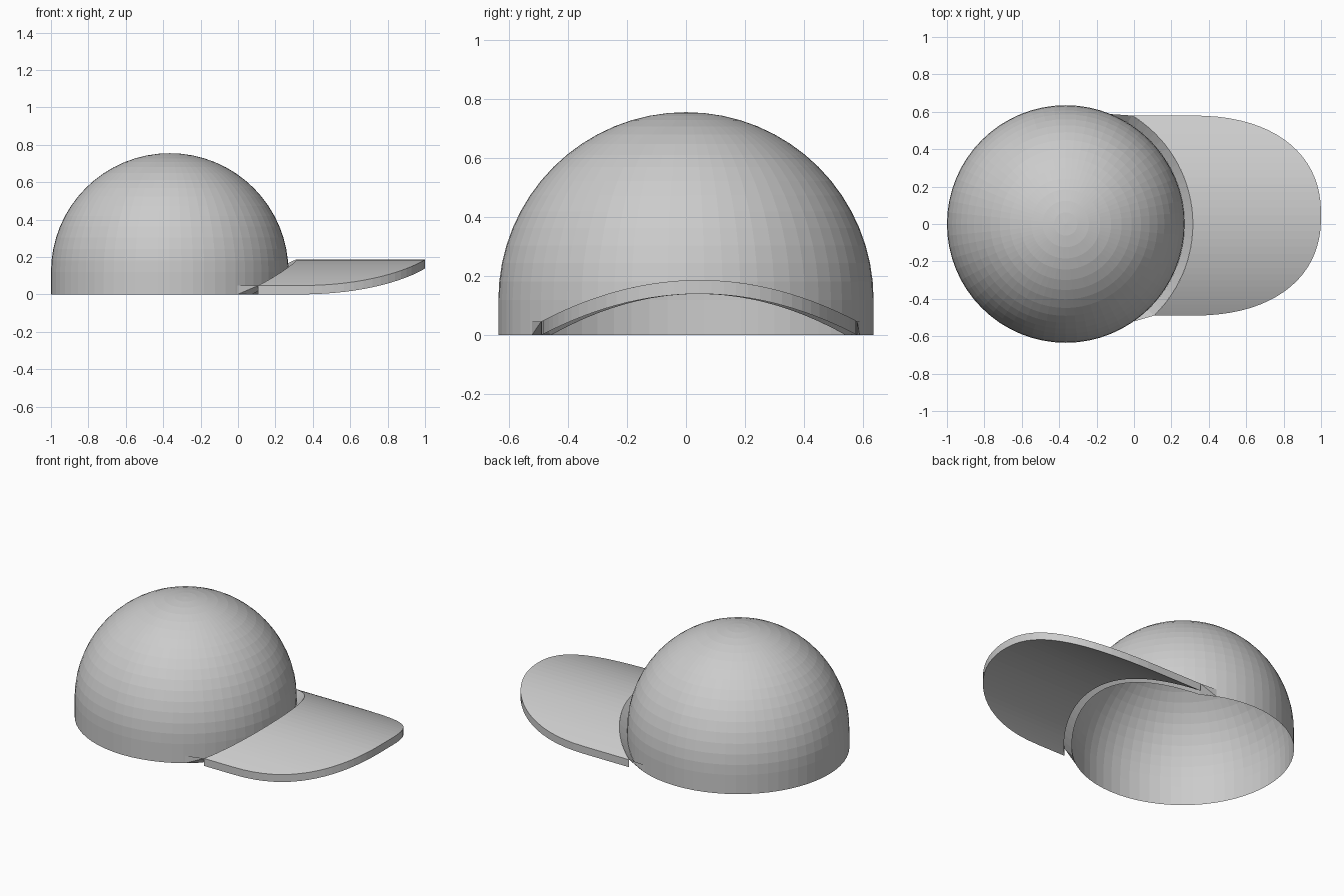
import bpy, bmesh
from math import sin, cos, pi, sqrt, asin

cube = bpy.data.objects.get("Cube")
if cube:
    bpy.data.objects.remove(cube, do_unlink=True)

grey = bpy.data.materials.new("light grey")
grey.use_nodes = True
colour = (0.6, 0.6, 0.6, 1)
grey.diffuse_color = colour
grey.node_tree.nodes["Principled BSDF"].inputs["Base Color"].default_value = colour

CX, R = -0.365, 0.635            # crown centre and radius
BAND = 0.12                      # straight band below the hemisphere
SEAM_R = 0.68                    # radius of the brim's inner edge
MID, HALF = 0.045, 0.535         # brim centre and half width in y
ARCH, THICK = 0.14, 0.047
A0, A1 = asin((MID - HALF) / SEAM_R), asin((MID + HALF) / SEAM_R)


def arch(y):
    """Height of the brim underside across its width."""
    return max(0, ARCH * (1 - ((y - MID) / HALF) ** 2))


def ring_point(a, r, z):
    return (CX + r * cos(a), r * sin(a), z)


def rim_height(a):
    return arch(SEAM_R * sin(a)) if A0 < a < A1 else 0


def finish(name, bm):
    bmesh.ops.recalc_face_normals(bm, faces=bm.faces)
    mesh = bpy.data.meshes.new(name)
    bm.to_mesh(mesh)
    bm.free()
    mesh.materials.append(grey)
    obj = bpy.data.objects.new(name, mesh)
    bpy.context.collection.objects.link(obj)
    return obj


def bridge(bm, a, b):
    for i in range(len(a) - 1):
        bm.faces.new((a[i], a[i + 1], b[i + 1], b[i]))


# Crown: open shell whose front rim follows the brim arch
SEG, ROWS = 64, 16
bm = bmesh.new()
angles = [-pi + 2 * pi * i / SEG for i in range(SEG)]
rows = [[bm.verts.new(ring_point(a, R, rim_height(a))) for a in angles],
        [bm.verts.new(ring_point(a, R, max(BAND, rim_height(a) + 0.005))) for a in angles]]
for k in range(1, ROWS):
    e = pi / 2 * k / ROWS
    rows.append([bm.verts.new(ring_point(a, R * cos(e), BAND + R * sin(e))) for a in angles])
for low, high in zip(rows, rows[1:]):
    bridge(bm, low + low[:1], high + high[:1])
top = bm.verts.new((CX, 0, BAND + R))
last = rows[-1]
for i in range(SEG):
    bm.faces.new((last[i], last[(i + 1) % SEG], top))
finish("crown", bm)

# Brim: arched slab with a rounded front edge
N, POWER, START = 40, 2.3, 0.3
bm = bmesh.new()
inner_low, outer_low, inner_top, outer_top = [], [], [], []
for i in range(N + 1):
    t = -cos(pi * i / N)
    y = MID + HALF * t
    x_in = CX + sqrt(SEAM_R ** 2 - y * y)
    x_out = START + (1 - START) * max(0, 1 - abs(t) ** POWER) ** (1 / POWER)
    z = arch(y)
    for line, x, h in ((inner_low, x_in, z), (outer_low, x_out, z),
                       (inner_top, x_in, z + THICK), (outer_top, x_out, z + THICK)):
        line.append(bm.verts.new((x, y, h)))
for a, b in ((inner_low, outer_low), (outer_low, outer_top),
             (outer_top, inner_top), (inner_top, inner_low)):
    bridge(bm, a, b)
for i in (0, N):
    bm.faces.new((inner_low[i], outer_low[i], outer_top[i], inner_top[i]))
finish("brim", bm)

# Seam: flared strip joining the crown rim to the brim, tapering at both ends
bm = bmesh.new()
STEPS, TAPER = 24, 0.16
rim, edge = [], []
for i in range(STEPS + 1):
    a = A0 + (A1 - A0) * i / STEPS
    z = arch(SEAM_R * sin(a))
    rim.append(bm.verts.new(ring_point(a, R, z)))
    edge.append(bm.verts.new(ring_point(a, SEAM_R, z + THICK)))
bridge(bm, rim, edge)
for i, a in ((0, A0 - TAPER), (STEPS, A1 + TAPER)):
    tip = bm.verts.new(ring_point(a, R, 0))
    tip_top = bm.verts.new(ring_point(a, R, THICK))
    bm.faces.new((rim[i], edge[i], tip))
    bm.faces.new((tip, edge[i], tip_top))
finish("seam", bm)
